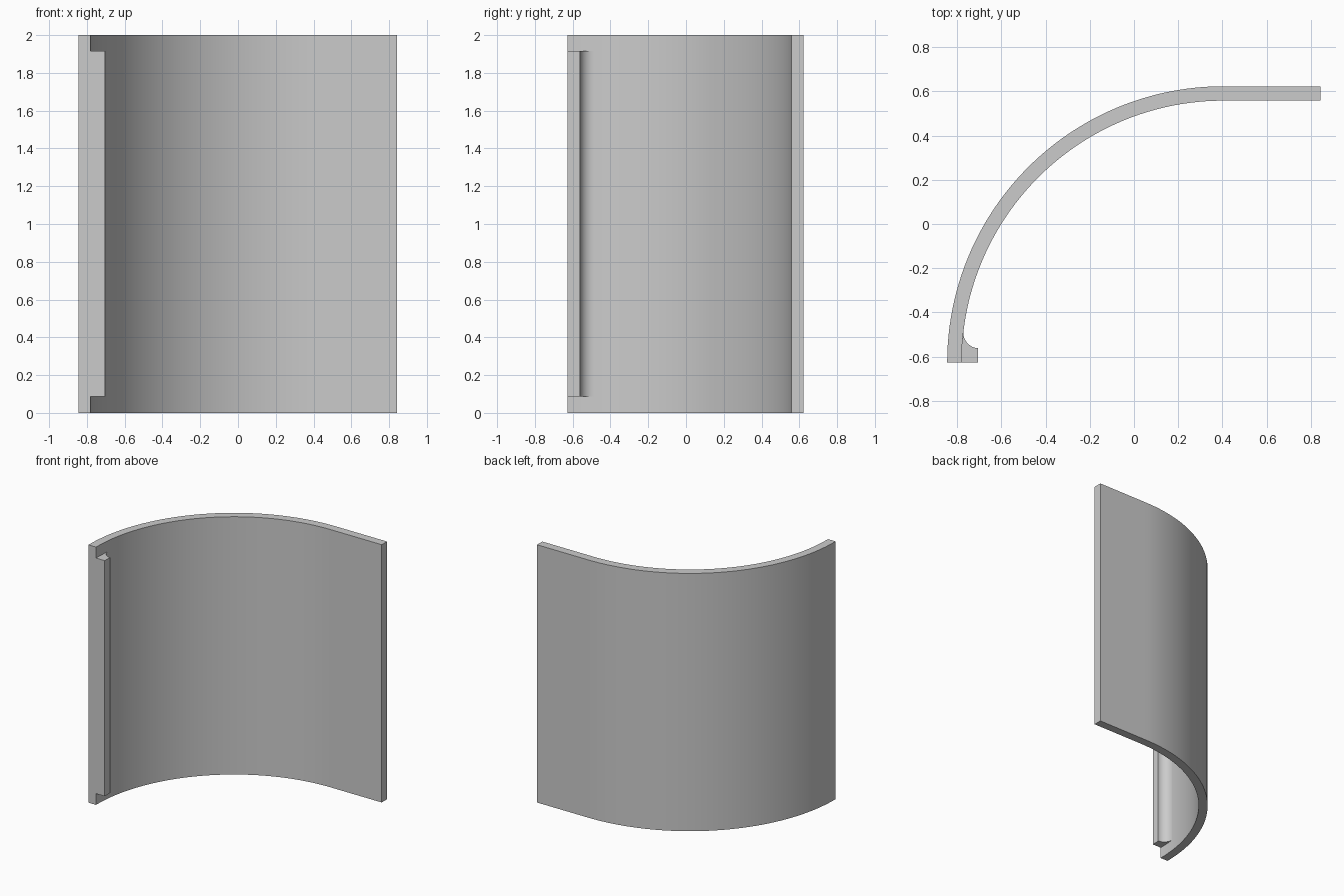
import bpy
import bmesh
from math import sin, cos, pi, acos, asin

cube = bpy.data.objects.get("Cube")
if cube:
    bpy.data.objects.remove(cube, do_unlink=True)

grey = bpy.data.materials.new("light_grey")
grey.use_nodes = True
colour = (0.6, 0.6, 0.6, 1)
grey.diffuse_color = colour
grey.node_tree.nodes["Principled BSDF"].inputs["Base Color"].default_value = colour


def arc(cx, cy, r, start, end, steps):
    """Points along a circular arc, angles in radians."""
    angles = [start + (end - start) * i / steps for i in range(steps + 1)]
    return [(cx + r * cos(a), cy + r * sin(a)) for a in angles]


def extrude_profile(name, points, bottom, top):
    """Raise a closed plan outline into a solid."""
    bm = bmesh.new()
    face = bm.faces.new([bm.verts.new((x, y, bottom)) for x, y in points])
    raised = bmesh.ops.extrude_face_region(bm, geom=[face], use_keep_orig=True)
    verts = [v for v in raised["geom"] if isinstance(v, bmesh.types.BMVert)]
    bmesh.ops.translate(bm, verts=verts, vec=(0, 0, top - bottom))
    bmesh.ops.recalc_face_normals(bm, faces=bm.faces)
    mesh = bpy.data.meshes.new(name)
    bm.to_mesh(mesh)
    bm.free()
    mesh.materials.append(grey)
    obj = bpy.data.objects.new(name, mesh)
    bpy.context.collection.objects.link(obj)
    bpy.ops.object.select_all(action="DESELECT")
    obj.select_set(True)
    bpy.context.view_layer.objects.active = obj
    bpy.ops.object.shade_smooth_by_angle(angle=pi / 6)
    return obj


# Shared plan dimensions
cx, cy = 0.405, -0.627
outer, inner = 1.25, 1.185
end_x = 0.843

# Curved panel with a straight run at one end
panel = arc(cx, cy, outer, pi, pi / 2, 48)
panel += [(end_x, cy + outer), (end_x, cy + inner)]
panel += arc(cx, cy, inner, pi / 2, pi, 48)
extrude_profile("curved_panel", panel, 0, 2)

# Edge lip, blended into the inside of the panel by a tangent fillet
lip_x, lip_y, r = -0.705, -0.562, 0.07
fillet_y = lip_y + r
tilt = asin((fillet_y - cy) / (inner - r))
fillet_x = cx - (inner - r) * cos(tilt)
lip = [(cx - inner, cy), (lip_x, cy), (lip_x, lip_y)]
lip += arc(fillet_x, fillet_y, r, 1.5 * pi, pi - tilt, 12)
lip += arc(cx, cy, inner, pi - tilt, pi, 4)[1:-1]
extrude_profile("edge_lip", lip, 0.087, 1.915)
